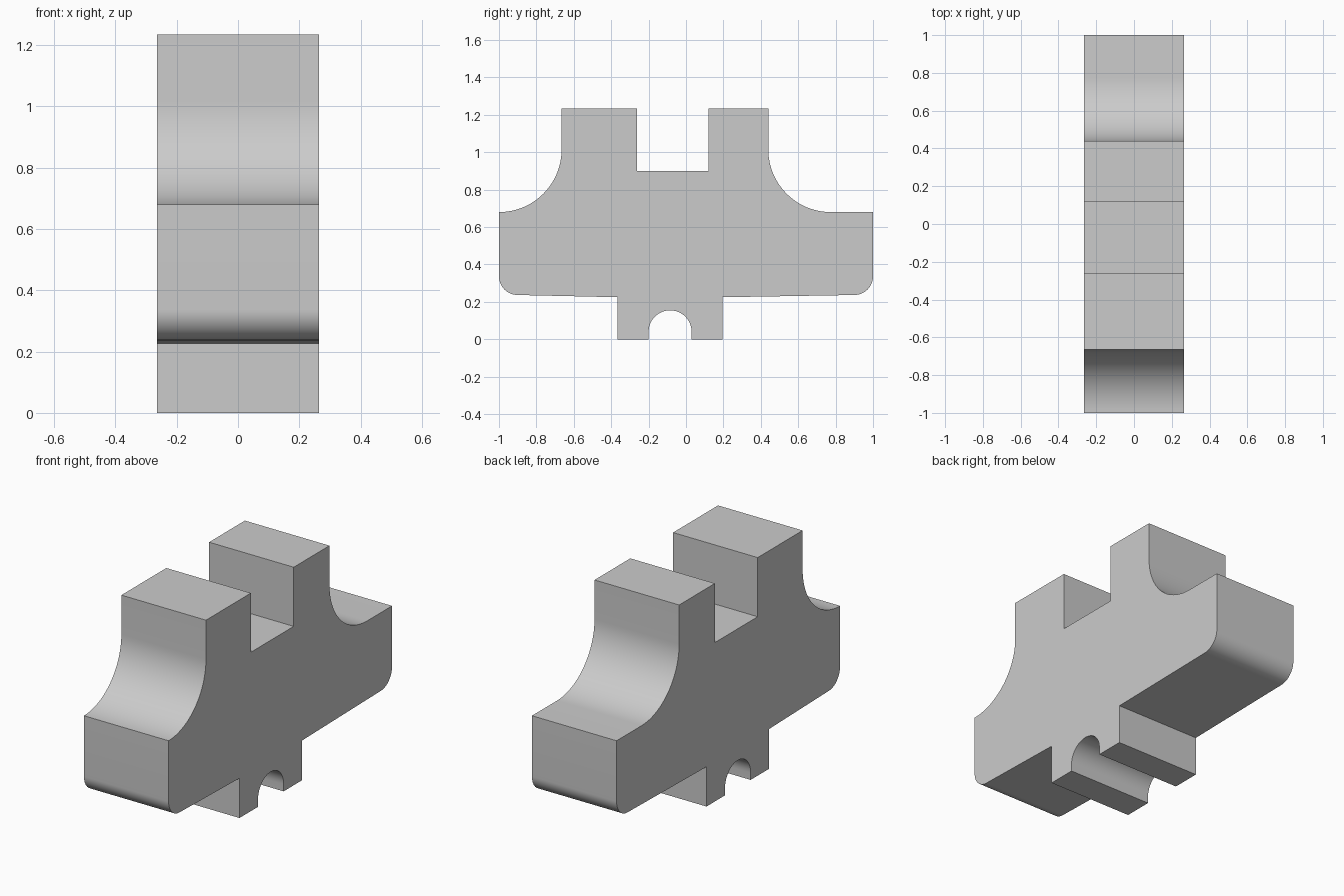
import bpy, bmesh
from math import sin, cos, radians

HALF_WIDTH = 0.265

cube = bpy.data.objects.get("Cube")
if cube:
    bpy.data.objects.remove(cube, do_unlink=True)


def arc(cy, cz, r, start, end, steps=16):
    """Points (y, z) along an arc, angles in degrees."""
    angles = [radians(start + (end - start) * i / steps) for i in range(steps + 1)]
    return [(cy + r * cos(a), cz + r * sin(a)) for a in angles]


# Side profile, counter-clockwise from the lower front of the foot
profile = [(-0.365, 0.0), (-0.2, 0.0)]
profile += arc(-0.085, 0.04, 0.115, 180, 0, 24)           # arched notch
profile += [(0.03, 0.0), (0.195, 0.0), (0.195, 0.225)]
profile += arc(0.9, 0.337, 0.1, -90, 0)                   # back lower corner
profile += [(1.0, 0.68)]
profile += arc(0.775, 1.015, 0.335, 270, 180, 24)         # back cove
profile += [(0.44, 1.235), (0.12, 1.235), (0.12, 0.9),    # top slot
            (-0.263, 0.9), (-0.263, 1.235), (-0.665, 1.235)]
profile += arc(-1.0, 1.015, 0.335, 0, -90, 24)            # front cove
profile += arc(-0.9, 0.337, 0.1, 180, 270)                # front lower corner
profile += [(-0.365, 0.225)]

# Extrude the profile across the width
bm = bmesh.new()
face = bm.faces.new([bm.verts.new((-HALF_WIDTH, y, z)) for y, z in profile])
extruded = bmesh.ops.extrude_face_region(bm, geom=[face])["geom"]
bmesh.ops.translate(bm, vec=(2 * HALF_WIDTH, 0, 0),
                    verts=[g for g in extruded if isinstance(g, bmesh.types.BMVert)])
if not any(all(v.co.x < 0 for v in f.verts) for f in bm.faces):
    bm.faces.new([v for v in bm.verts if v.co.x < 0])
bmesh.ops.recalc_face_normals(bm, faces=bm.faces)
mesh = bpy.data.meshes.new("slotted_block")
bm.to_mesh(mesh)
bm.free()

block = bpy.data.objects.new("slotted_block", mesh)
bpy.context.collection.objects.link(block)

# Plain grey finish
grey = bpy.data.materials.new("plain_grey")
grey.use_nodes = True
colour = (0.6, 0.6, 0.6, 1)
grey.diffuse_color = colour
grey.node_tree.nodes["Principled BSDF"].inputs["Base Color"].default_value = colour
mesh.materials.append(grey)

# Smooth curves, sharp corners
bpy.context.view_layer.objects.active = block
block.select_set(True)
bpy.ops.object.shade_smooth_by_angle(angle=radians(30))
